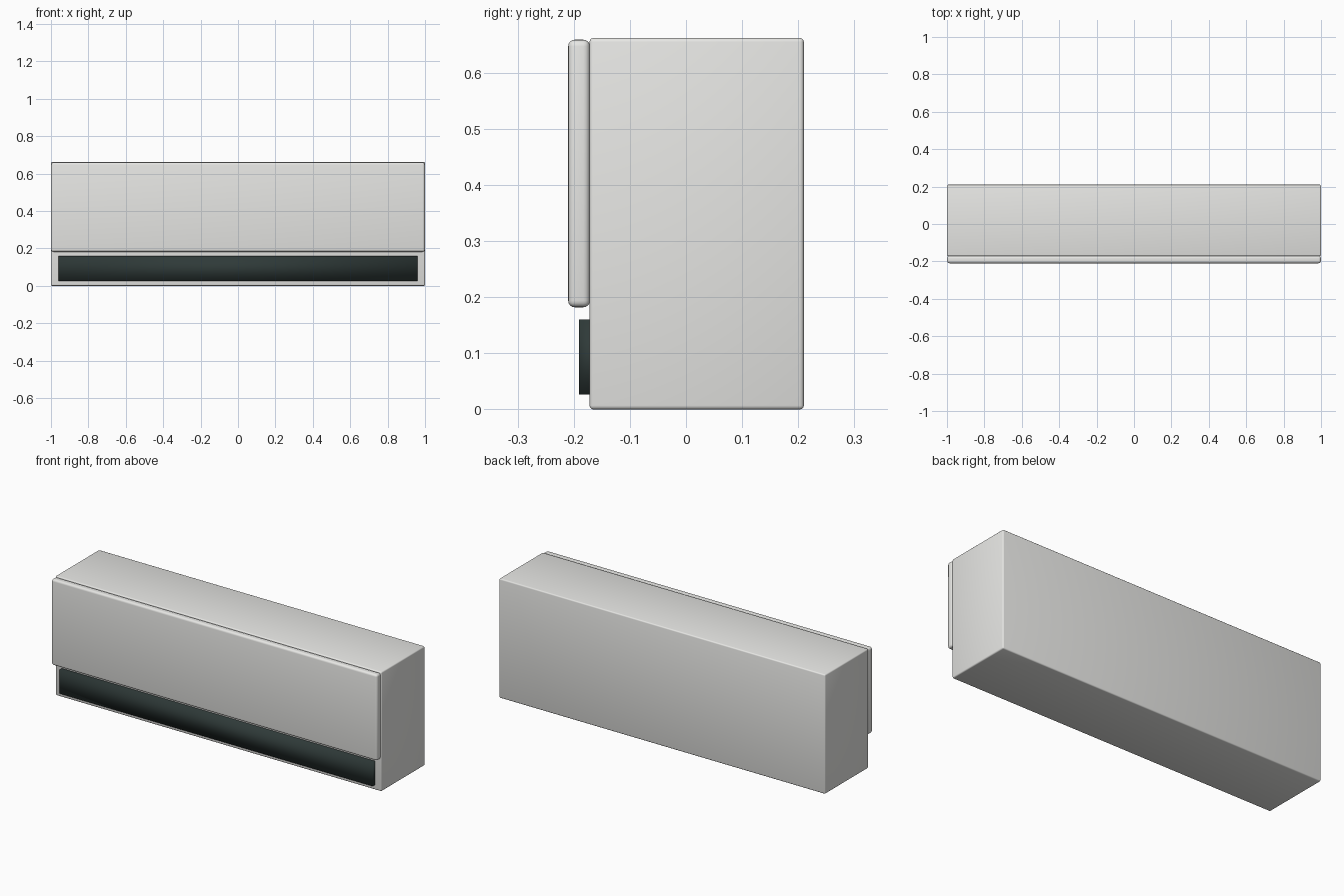
import bpy

cube = bpy.data.objects.get("Cube")
if cube:
    bpy.data.objects.remove(cube, do_unlink=True)


def make_material(name, rgb):
    mat = bpy.data.materials.new(name)
    mat.use_nodes = True
    mat.diffuse_color = (*rgb, 1)
    mat.node_tree.nodes["Principled BSDF"].inputs["Base Color"].default_value = (*rgb, 1)
    return mat


def box(name, low, high, mat, bevel=0, segments=3):
    """Smooth-shaded box between two corners, with optional rounded edges."""
    bpy.ops.mesh.primitive_cube_add(size=1, location=[(a + b) / 2 for a, b in zip(low, high)])
    obj = bpy.context.object
    obj.name = name
    obj.scale = [b - a for a, b in zip(low, high)]
    bpy.ops.object.transform_apply(location=False, rotation=False, scale=True)
    obj.data.materials.append(mat)
    bpy.ops.object.shade_smooth()
    if bevel:
        mod = obj.modifiers.new("rounded_edges", "BEVEL")
        mod.width = bevel
        mod.segments = segments
    return obj


white = make_material("warm white plastic", (0.80, 0.80, 0.78))
dark = make_material("dark green grey", (0.028, 0.042, 0.040))

# Main housing
box("housing", (-1, -0.172, 0), (1, 0.21, 0.662), white, 0.007)

# Raised front cover
box("front_cover", (-0.999, -0.21, 0.182), (0.999, -0.171, 0.659), white, 0.012, 4)

# Dark air outlet below the cover
box("air_outlet", (-0.96, -0.191, 0.027), (0.96, -0.15, 0.16), dark)
